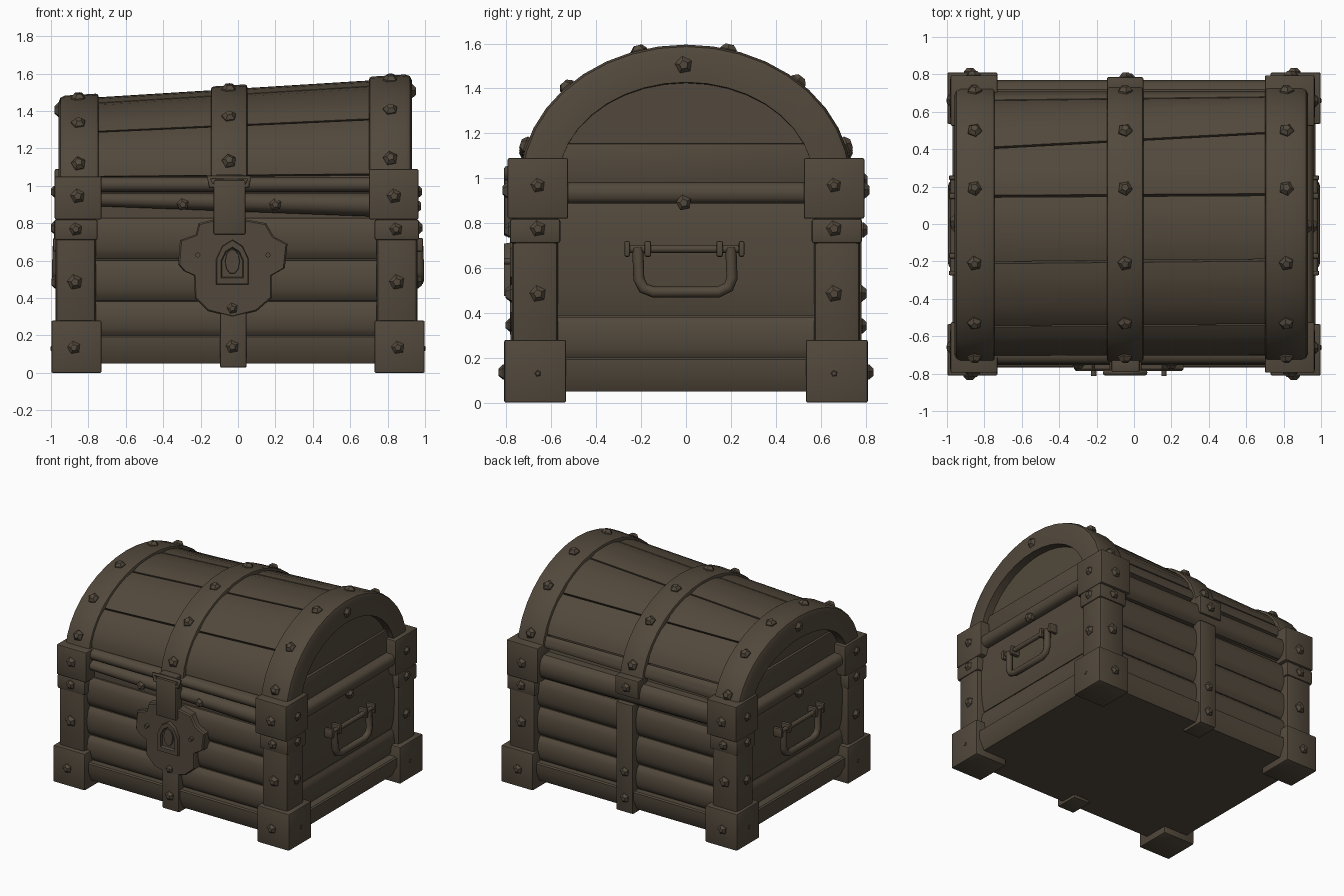
import bpy, bmesh, math
from mathutils import Vector

if "Cube" in bpy.data.objects:
    bpy.data.objects.remove(bpy.data.objects["Cube"])

mat = bpy.data.materials.new("dark brown wood")
mat.diffuse_color = (0.085, 0.066, 0.045, 1)
mat.use_nodes = True
mat.node_tree.nodes["Principled BSDF"].inputs["Base Color"].default_value = mat.diffuse_color
A, ZC = 0.74, 0.98                      # lid arch half depth and spring height


def finish(name, bm):
    bmesh.ops.recalc_face_normals(bm, faces=bm.faces)
    me = bpy.data.meshes.new(name)
    bm.to_mesh(me)
    bm.free()
    me.materials.append(mat)
    ob = bpy.data.objects.new(name, me)
    bpy.context.collection.objects.link(ob)
    return ob


def loft(name, rings, bevel=0):
    bm = bmesh.new()
    vs = [[bm.verts.new(p) for p in r] for r in rings]
    n = len(vs[0])
    for a, b in zip(vs, vs[1:]):
        for i in range(n):
            j = (i + 1) % n
            bm.faces.new((a[i], a[j], b[j], b[i]))
    bm.faces.new(vs[0])
    bm.faces.new(vs[-1])
    if bevel:
        bmesh.ops.recalc_face_normals(bm, faces=bm.faces)
        bmesh.ops.bevel(bm, geom=bm.edges[:], offset=bevel, segments=2,
                        profile=0.5, affect='EDGES')
    return finish(name, bm)


def box(name, x0, x1, y0, y1, z0, z1, bevel=0.008):
    return loft(name, [[(x0, y0, z), (x1, y0, z), (x1, y1, z), (x0, y1, z)]
                       for z in (z0, z1)], bevel)


def stud(p, normal, r=0.04):
    p, q = Vector(p), Vector(normal).to_track_quat('Z', 'Y')
    rings = []
    for rr, h in ((r, -0.02), (r, 0.006), (r * 0.5, r * 0.68)):
        rings.append([p + q @ Vector((rr * math.cos(i * math.tau / 5 + 0.5),
                                      rr * math.sin(i * math.tau / 5 + 0.5), h))
                      for i in range(5)])
    loft("stud", rings)


def tube(name, pts, r, cyclic=False):
    cu = bpy.data.curves.new(name, 'CURVE')
    cu.dimensions = '3D'
    cu.bevel_depth, cu.bevel_resolution, cu.use_fill_caps = r, 2, True
    sp = cu.splines.new('POLY')
    sp.points.add(len(pts) - 1)
    for s, p in zip(sp.points, pts):
        s.co = (*p, 1)
    sp.use_cyclic_u = cyclic
    cu.materials.append(mat)
    ob = bpy.data.objects.new(name, cu)
    bpy.context.collection.objects.link(ob)


def bulge(base, depth, z0, z1):
    """Rounded plank section as (outward, z) points."""
    pts = [(base - 0.06, z0 + 0.003)]
    for i in range(9):
        t = i / 8
        pts.append((base + depth * math.sin(math.pi * t) ** 0.5,
                    z0 + 0.003 + (z1 - z0 - 0.006) * t))
    return pts + [(base - 0.06, z1 - 0.003)]


def height(x, drop=0.0):                # lid rises towards the right
    return 0.56 + 0.062 * x - drop


# body core and bottom frame, undercut below
box("body_core", -0.88, 0.88, -0.69, 0.69, 0.06, 0.97, 0)
loft("bottom_frame", [[(i * (0.97 - d), j * (0.768 - d), z)
                       for i, j in ((-1, -1), (1, -1), (1, 1), (-1, 1))]
                      for z, d in ((0.05, 0.04), (0.13, 0.0), (0.192, 0.0), (0.2, 0.01))])

# rounded planks of the four walls
for z0, z1 in ((0.19, 0.385), (0.385, 0.605), (0.605, 0.83)):
    sec = bulge(0.705, 0.035, z0, z1)
    for s in (-1, 1):
        loft("wall_plank", [[(x, s * d, z) for d, z in sec] for x in (-0.8, 0.8)])
for z0, z1, dep in ((0.19, 0.385, 0.025), (0.385, 0.89, 0.025)):
    sec = bulge(0.9, dep, z0, z1)
    for s in (-1, 1):
        loft("end_plank", [[(s * d, y, z) for d, z in sec] for y in (-0.6, 0.6)])

# rim rails of the lid
for s in (-1, 1):
    loft("end_rail", [[(s * d, y, z) for d, z in bulge(0.93, 0.03, 0.885, 0.985)]
                      for y in (-0.6, 0.6)])
    box("lid_end_plank", s * 0.86, s * 0.89, -0.62, 0.62, 0.98, 1.155, 0.006)
loft("front_rail_lower", [[(x, -d, z) for d, z in bulge(0.71, 0.045, zb, 0.965)]
                          for x, zb in ((-0.8, 0.89), (0.8, 0.83))])
loft("front_rail_upper", [[(x, -d, z) for d, z in bulge(0.71, 0.035, 0.965, 1.05)]
                          for x in (-0.8, 0.8)])
loft("back_rail", [[(x, d, z) for d, z in bulge(0.72, 0.05, zb, 1.02)]
                   for x, zb in ((-0.8, 0.85), (0.8, 0.83))])

# corner feet, posts, collars and caps
for s, out, inn in ((-1, 0.975, 0.76), (1, 0.96, 0.74)):
    for f in (-1, 1):
        top = 1.05 if (s, f) == (-1, -1) else 1.09
        cap_out = 0.98 if s < 0 else 0.965
        cap_in = 0.73 if s < 0 else 0.70
        box("corner_foot", s * 0.73, s * 0.998, f * 0.535, f * 0.81, 0, 0.28)
        box("corner_post", s * inn, s * out, f * 0.57, f * 0.775, 0.2, 0.9, 0.025)
        box("corner_collar", s * (inn - 0.01), s * (out + 0.008),
            f * 0.56, f * 0.785, 0.71, 0.82, 0.012)
        box("corner_cap", s * cap_in, s * cap_out, f * 0.525, f * 0.795, 0.82, top)
        for x, d, z, r in ((0.855, 0.81, 0.135, 0.036), (0.85, 0.775, 0.485, 0.042),
                           (0.845, 0.785, 0.768, 0.036), (0.835, 0.79, 0.945, 0.04)):
            stud((s * (x if s > 0 else x + 0.022), f * d, z), (0, f, 0), r)
        for d, z, r in ((0.988, 0.13, 0.02), (out - 0.003, 0.485, 0.038),
                        (out, 0.775, 0.038), (cap_out - 0.003, 0.968, 0.033)):
            stud((s * d, f * 0.66, z), (s, 0, 0), r)

# lid core with the arched end panels
angles = [math.pi * i / 20 for i in range(21)]
loft("lid_core", [[(x, -0.66 * math.cos(t), ZC - 0.02 + height(x, 0.07) * math.sin(t))
                   for t in angles] for x in (-0.87, 0.87)])

# curved lid planks, seams running slightly askew
seams = [(-0.715, -0.715), (-0.555, -0.545), (-0.21, -0.195),
         (0.15, 0.16), (0.41, 0.5), (0.67, 0.69), (0.715, 0.715)]
for (l0, r0), (l1, r1) in zip(seams, seams[1:]):
    rings = []
    for x, y0, y1 in ((-0.82, l0, l1), (0.82, r0, r1)):
        t0, t1 = math.acos(-y0 / 0.722) + 0.008, math.acos(-y1 / 0.722) - 0.008
        ring = []
        for d, ks in ((0.0, range(6)), (0.07, range(5, -1, -1))):
            for k in ks:
                t = t0 + (t1 - t0) * k / 5
                e = d + (0.01 if d == 0 and k in (0, 5) else 0)
                ring.append((x, -(0.722 - e) * math.cos(t),
                             ZC + height(x, 0.02 + e) * math.sin(t)))
        rings.append(ring)
    loft("lid_plank", rings)


# arched bands over the lid, with studs
def band(name, x0, x1, depth, left_round, right_round):
    sec = [(x0, depth), (x0, left_round), (x0 + left_round * 0.3, left_round * 0.3),
           (x0 + left_round, 0), (x1 - right_round, 0),
           (x1 - right_round * 0.3, right_round * 0.3), (x1, right_round), (x1, depth)]
    rings = []
    for i in range(19):
        t = math.radians(4 + 172 * i / 18)
        rings.append([(x, -(A - d) * math.cos(t), ZC + height(x, d) * math.sin(t))
                      for x, d in sec])
    loft(name, rings)
    xm = (x0 + x1) / 2
    for y in (-0.712, -0.53, -0.21, 0.19, 0.5, 0.712):
        t = math.acos(-y / A)
        stud((xm, y, ZC + height(xm) * math.sin(t)),
             (0, -math.cos(t) / A, math.sin(t) / height(xm)))


band("lid_band_left", -0.96, -0.745, 0.17, 0.035, 0.015)
band("lid_band_right", 0.70, 0.93, 0.17, 0.015, 0.035)
band("lid_band_middle", -0.145, 0.05, 0.06, 0.015, 0.015)
stud((0.925, -0.01, 1.505), (1, 0, 0))
stud((-0.955, 0.01, 1.405), (-1, 0, 0))
for s in (-1, 1):
    stud((s * 0.955, -0.01, 0.89), (s, 0, 0), 0.036)
for x in (-0.295, 0.2):
    stud((x, -0.75, 0.9), (0, -1, 0), 0.034)

# straps wrapping under the front and back
for f, top in ((-1, 0.4), (1, 0.86)):
    box("strap", -0.095, 0.045, f * 0.70, f * 0.782, 0.03, top)
    box("strap_underside", -0.095, 0.045, f * 0.6, f * 0.775, 0.028, 0.06, 0.006)
    stud((-0.03, f * 0.78, 0.14), (0, f, 0), 0.036)
stud((-0.03, 0.78, 0.34), (0, 1, 0), 0.036)
box("back_hinge", -0.145, 0.05, 0.70, 0.785, 0.92, 1.06)
stud((-0.045, 0.785, 0.99), (0, 1, 0), 0.036)

# lock plate
plate = [(-0.13, 0.82), (-0.21, 0.80), (-0.225, 0.74), (-0.31, 0.71), (-0.32, 0.58),
         (-0.29, 0.545), (-0.235, 0.52), (-0.23, 0.40), (-0.16, 0.33), (-0.03, 0.297),
         (0.1, 0.33), (0.18, 0.40), (0.18, 0.52), (0.25, 0.56), (0.265, 0.69),
         (0.19, 0.73), (0.15, 0.80), (0.04, 0.82)]
loft("lock_plate", [[(-0.03 + (x + 0.03) * k, y, 0.56 + (z - 0.56) * k) for x, z in plate]
                    for y, k in ((-0.70, 1), (-0.775, 1), (-0.785, 0.97))])
stud((-0.03, -0.783, 0.345), (0, -1, 0), 0.03)
for x in (-0.215, 0.16):
    tube("lock_pin", [(x, -0.77, 0.63), (x, -0.812, 0.63)], 0.014)

# keyhole surround: raised arch ring with an inner plug
arch = [(-0.088, 0.47), (0.088, 0.47), (0.088, 0.61), (0.055, 0.68), (0, 0.715),
        (-0.055, 0.68), (-0.088, 0.61)]
loft("keyhole_ring", [[(-0.03 + x * k, y, 0.585 + (z - 0.585) * k) for x, z in arch]
                      for y, k in ((-0.77, 1), (-0.81, 0.95), (-0.81, 0.68), (-0.792, 0.62))])
oval = [i * math.tau / 10 for i in range(10)]
loft("keyhole_plug", [[(-0.03 + 0.042 * k * math.cos(t), y, 0.595 + 0.072 * k * math.sin(t))
                       for t in oval] for y, k in ((-0.78, 1), (-0.803, 0.9))])

# hasp and its hinge loop
box("hasp", -0.13, 0.04, -0.81, -0.73, 0.74, 1.03)
tube("hasp_loop", [(-0.155, -0.795, 1.045), (0.06, -0.795, 1.045),
                   (0.05, -0.795, 1.0), (-0.145, -0.795, 1.0)], 0.015, True)
box("hasp_hinge", -0.12, 0.03, -0.79, -0.70, 1.0, 1.06)

# side handles
for s in (-1, 1):
    x = s * 0.965
    tube("handle_bar", [(x, -0.25, 0.685), (x, 0.24, 0.685)], 0.018)
    for y0, y1 in ((-0.275, -0.25), (-0.185, -0.155), (0.135, 0.165), (0.235, 0.26)):
        box("handle_bracket", s * 0.90, s * 0.99, y0, y1, 0.65, 0.72, 0.008)
    tube("handle_grip", [(x, -0.215, 0.69), (x + s * 0.005, -0.21, 0.55),
                         (x + s * 0.005, -0.19, 0.51), (x + s * 0.005, -0.145, 0.493),
                         (x + s * 0.005, 0.145, 0.493), (x + s * 0.005, 0.19, 0.515),
                         (x + s * 0.005, 0.205, 0.555), (x, 0.2, 0.69)], 0.025)

# smooth rounded faces, keep hard edges
for ob in bpy.context.scene.objects:
    if ob.type == 'MESH':
        ob.select_set(True)
        bpy.context.view_layer.objects.active = ob
bpy.ops.object.shade_smooth_by_angle(angle=math.radians(35))
